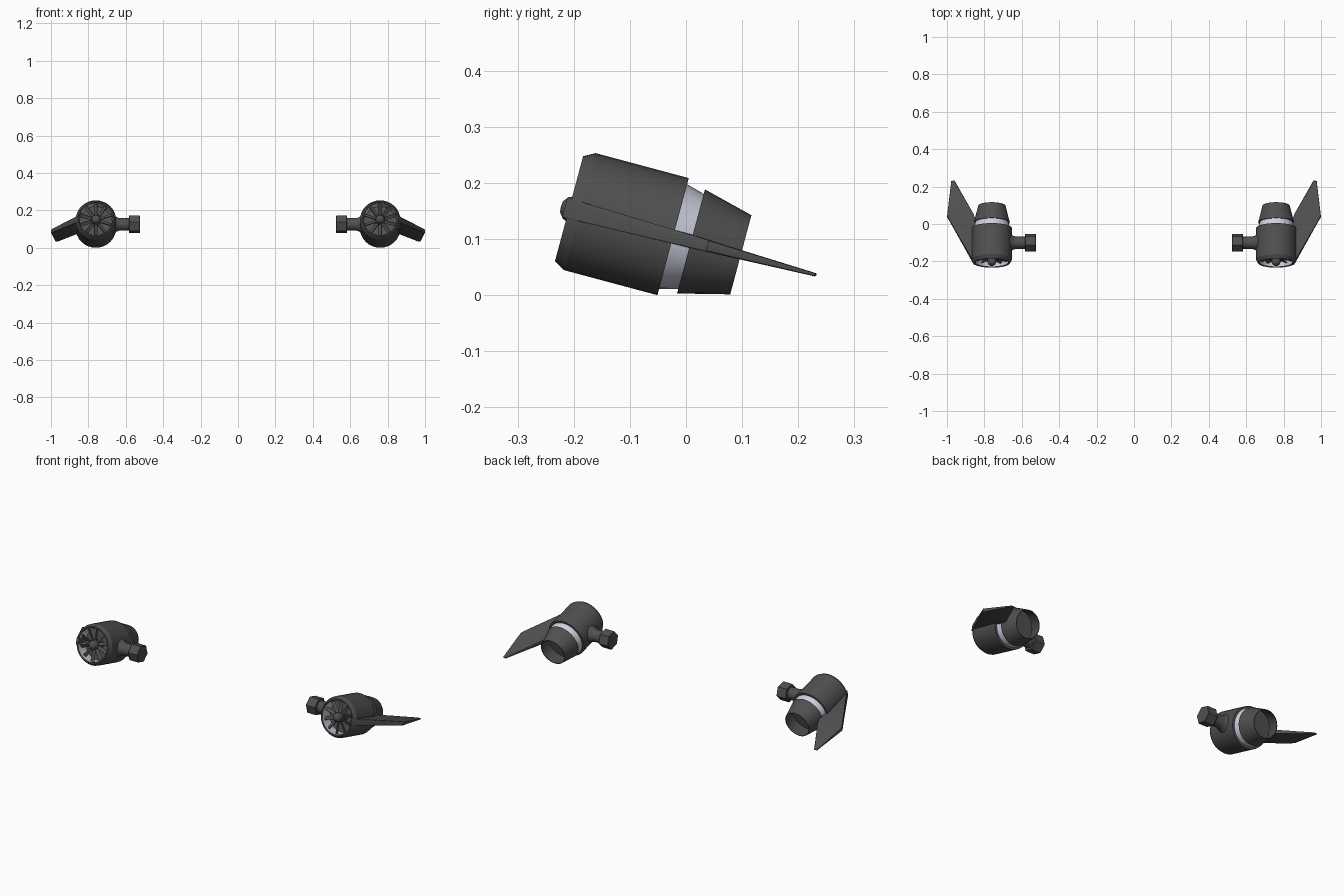
import bpy, bmesh, math
from mathutils import Matrix, Vector

if "Cube" in bpy.data.objects:
    bpy.data.objects.remove(bpy.data.objects["Cube"])

# Local frame of one engine: y runs backwards along its axis, x points outboard
PLACE = Matrix.Translation((0.76, -0.023, 0.1045)) @ Matrix.Rotation(math.radians(-15), 4, 'X')


def material(name, rgb):
    m = bpy.data.materials.new(name)
    m.diffuse_color = (*rgb, 1)
    m.use_nodes = True
    m.node_tree.nodes["Principled BSDF"].inputs["Base Color"].default_value = m.diffuse_color
    return m


DARK = material("dark grey", (0.08, 0.08, 0.08))
LIGHT = material("pale silver", (0.60, 0.63, 0.73))


def finish(bm, name, mats, smooth=True):
    """Place the part on the right engine and mirror it to the left one."""
    bmesh.ops.remove_doubles(bm, verts=bm.verts, dist=1e-5)
    bmesh.ops.recalc_face_normals(bm, faces=bm.faces)
    bm.transform(PLACE)
    me = bpy.data.meshes.new(name)
    bm.to_mesh(me)
    bm.free()
    for m in mats:
        me.materials.append(m)
    ob = bpy.data.objects.new(name, me)
    bpy.context.collection.objects.link(ob)
    if smooth:
        bpy.ops.object.select_all(action='DESELECT')
        ob.select_set(True)
        bpy.context.view_layer.objects.active = ob
        bpy.ops.object.shade_smooth_by_angle(angle=math.radians(28))
    ob.modifiers.new("mirror", 'MIRROR').use_mirror_merge = False
    return ob


def lathe(profile, n=32, bm=None, paint=None):
    """Revolve (y, radius) points around y; paint maps a segment to a material."""
    bm = bm or bmesh.new()
    rings = [[bm.verts.new((r * math.cos(2 * math.pi * i / n), y, r * math.sin(2 * math.pi * i / n)))
              for i in range(n)] for y, r in profile]
    for k in range(len(rings) - 1):
        a, b = rings[k], rings[k + 1]
        for i in range(n):
            j = (i + 1) % n
            f = bm.faces.new((a[i], a[j], b[j], b[i]))
            f.material_index = (paint or {}).get(k, 0)
    return bm


# Nacelle with chamfered lip and pale intake lining
finish(lathe([(-.125, 0), (-.125, .086), (-.187, .088), (-.192, .091), (-.192, .097),
              (-.172, .108), (0, .108), (0, 0)], paint={1: 1}), "nacelle", [DARK, LIGHT])

# Pale ring between nacelle and nozzle
finish(lathe([(-.005, 0), (-.005, .098), (.036, .087), (.036, 0)]), "silver_band", [LIGHT])

# Hollow exhaust nozzle
finish(lathe([(.033, 0), (.033, .096), (.125, .073), (.125, .070), (.042, .090), (.042, 0)]),
       "exhaust_nozzle", [DARK])

# Fan hub
finish(lathe([(-.207, 0), (-.206, .010), (-.198, .020), (-.185, .025), (-.12, .025), (-.12, 0)], 20),
       "fan_hub", [DARK])

# Fan blades
bm = bmesh.new()
for i in range(10):
    mat = (Matrix.Rotation(2 * math.pi * i / 10, 4, 'Y') @ Matrix.Translation((0, -.168, .054))
           @ Matrix.Rotation(math.radians(35), 4, 'Z') @ Matrix.Diagonal((.018, .005, .068, 1)))
    bmesh.ops.create_cube(bm, size=1, matrix=mat)
finish(bm, "fan_blades", [DARK], smooth=False)

# Mounting arm with flared root, and hexagonal end cap
SIDE = Matrix.Translation((0, -.08, 0)) @ Matrix.Rotation(math.radians(90), 4, 'Z')
bm = lathe([(.085, 0), (.085, .052), (.105, .044), (.115, .037), (.13, .033), (.185, .033), (.185, 0)], 20)
bm.transform(SIDE)
finish(bm, "mounting_arm", [DARK])
bm = lathe([(.177, 0), (.177, .046), (.180, .049), (.233, .049), (.236, .046), (.236, 0)], 6)
bm.transform(SIDE)
finish(bm, "mount_cap", [DARK], smooth=False)

# Swept fin: outline points (x, y, half thickness), edges bevelled
outline = [(.095, -.200, .018), (.228, .045, .011), (.2395, .063, .010), (.217, .262, .003),
           (.200, .265, .003), (.099, .080, .010), (.085, .04, .012), (.085, -.19, .018)]
bm = bmesh.new()
top = [bm.verts.new((x, y, h)) for x, y, h in outline]
low = [bm.verts.new((x, y, -h)) for x, y, h in outline]
bm.faces.new(top)
bm.faces.new(low[::-1])
for i in range(len(outline)):
    j = (i + 1) % len(outline)
    bm.faces.new((top[i], low[i], low[j], top[j]))
rim = [e for e in bm.edges if (e.verts[0].co.z > 0) == (e.verts[1].co.z > 0)]
bmesh.ops.bevel(bm, geom=rim, offset=.003, segments=2, profile=.5, affect='EDGES')
finish(bm, "swept_fin", [DARK])
